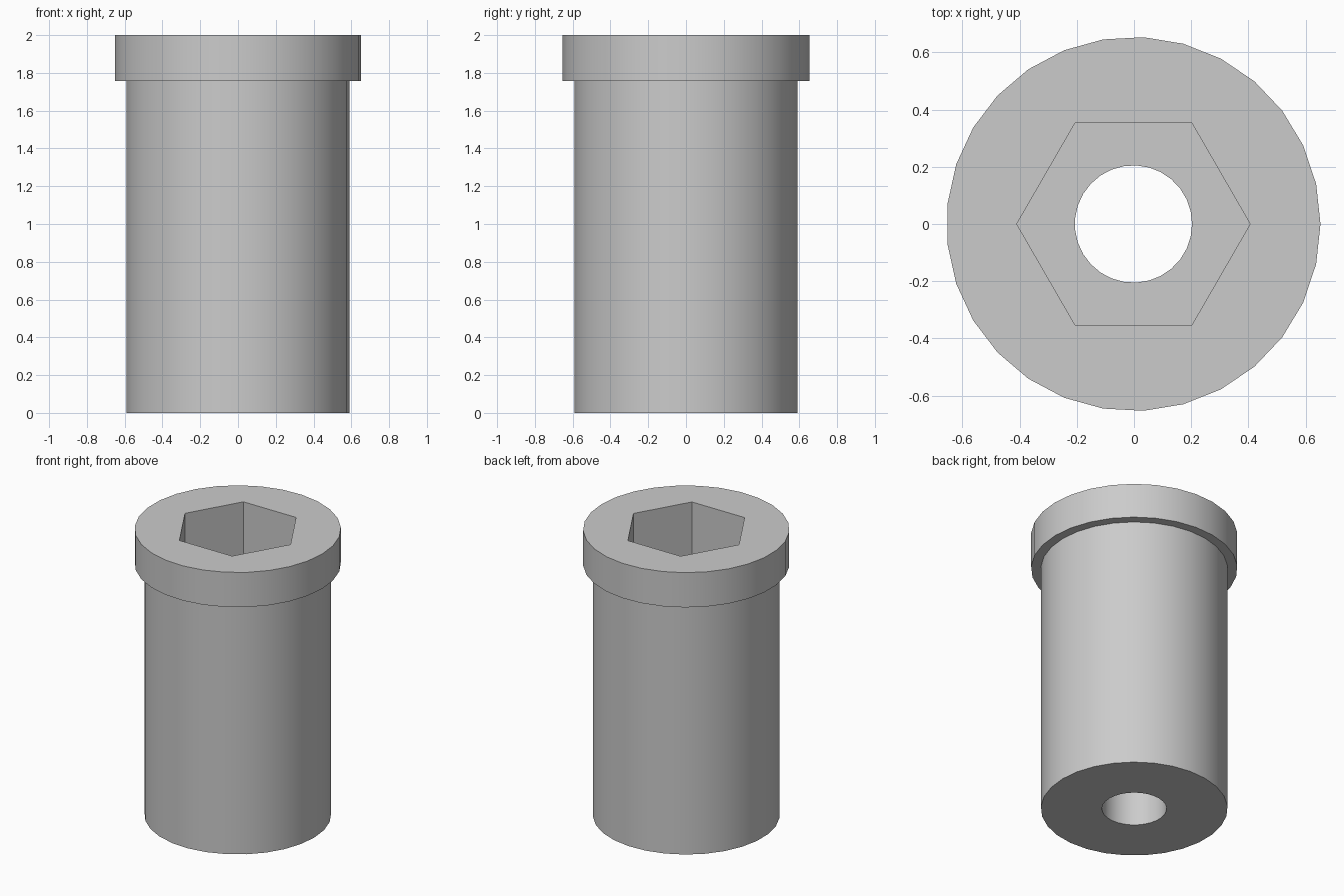
import bpy
import bmesh
import math

cube = bpy.data.objects.get("Cube")
if cube:
    bpy.data.objects.remove(cube, do_unlink=True)

SIDES = 29
SHAFT_R, FLANGE_R, HOLE_R, HEX_R = 0.592, 0.654, 0.205, 0.408
HEIGHT, FLANGE_Z, SOCKET_Z = 2.0, 1.757, 1.0

bm = bmesh.new()


def ring(radius, z, sides=SIDES):
    """Closed loop of edges, with one corner on +x."""
    verts = []
    for i in range(sides):
        a = math.tau * i / sides
        verts.append(bm.verts.new((radius * math.cos(a), radius * math.sin(a), z)))
    return [bm.edges.new((verts[i - 1], verts[i])) for i in range(sides)]


def wall(low, high):
    bmesh.ops.bridge_loops(bm, edges=low + high)


def annulus(outer, inner):
    bmesh.ops.triangle_fill(bm, edges=outer + inner, use_beauty=True)


# Outer shell: shaft and flange
shaft_low, shaft_high = ring(SHAFT_R, 0), ring(SHAFT_R, FLANGE_Z)
flange_low, flange_high = ring(FLANGE_R, FLANGE_Z), ring(FLANGE_R, HEIGHT)
wall(shaft_low, shaft_high)
wall(shaft_high, flange_low)
wall(flange_low, flange_high)

# Inner shell: through hole and hexagonal socket
hole_low, hole_high = ring(HOLE_R, 0), ring(HOLE_R, SOCKET_Z)
hex_low, hex_high = ring(HEX_R, SOCKET_Z, 6), ring(HEX_R, HEIGHT, 6)
wall(hole_low, hole_high)
wall(hex_low, hex_high)

# Flat faces: underside, socket floor and flange top
annulus(shaft_low, hole_low)
annulus(hex_low, hole_high)
annulus(flange_high, hex_high)

bmesh.ops.recalc_face_normals(bm, faces=bm.faces[:])

# Centre the odd-sided outline on x
shift = -FLANGE_R * (1 - math.cos(math.pi / SIDES)) / 2
bmesh.ops.translate(bm, verts=bm.verts[:], vec=(shift, 0, 0))

# Smooth round walls, crisp rims and socket corners
for face in bm.faces:
    face.smooth = True
for edge in bm.edges:
    edge.smooth = edge.calc_face_angle(math.pi) < math.radians(30)

mesh = bpy.data.meshes.new("flanged_bushing")
bm.to_mesh(mesh)
bm.free()

# Single grey material
grey = bpy.data.materials.new("grey")
grey.use_nodes = True
colour = (0.6, 0.6, 0.6, 1)
grey.diffuse_color = colour
grey.node_tree.nodes["Principled BSDF"].inputs["Base Color"].default_value = colour
mesh.materials.append(grey)

bushing = bpy.data.objects.new("flanged_bushing", mesh)
bpy.context.scene.collection.objects.link(bushing)
